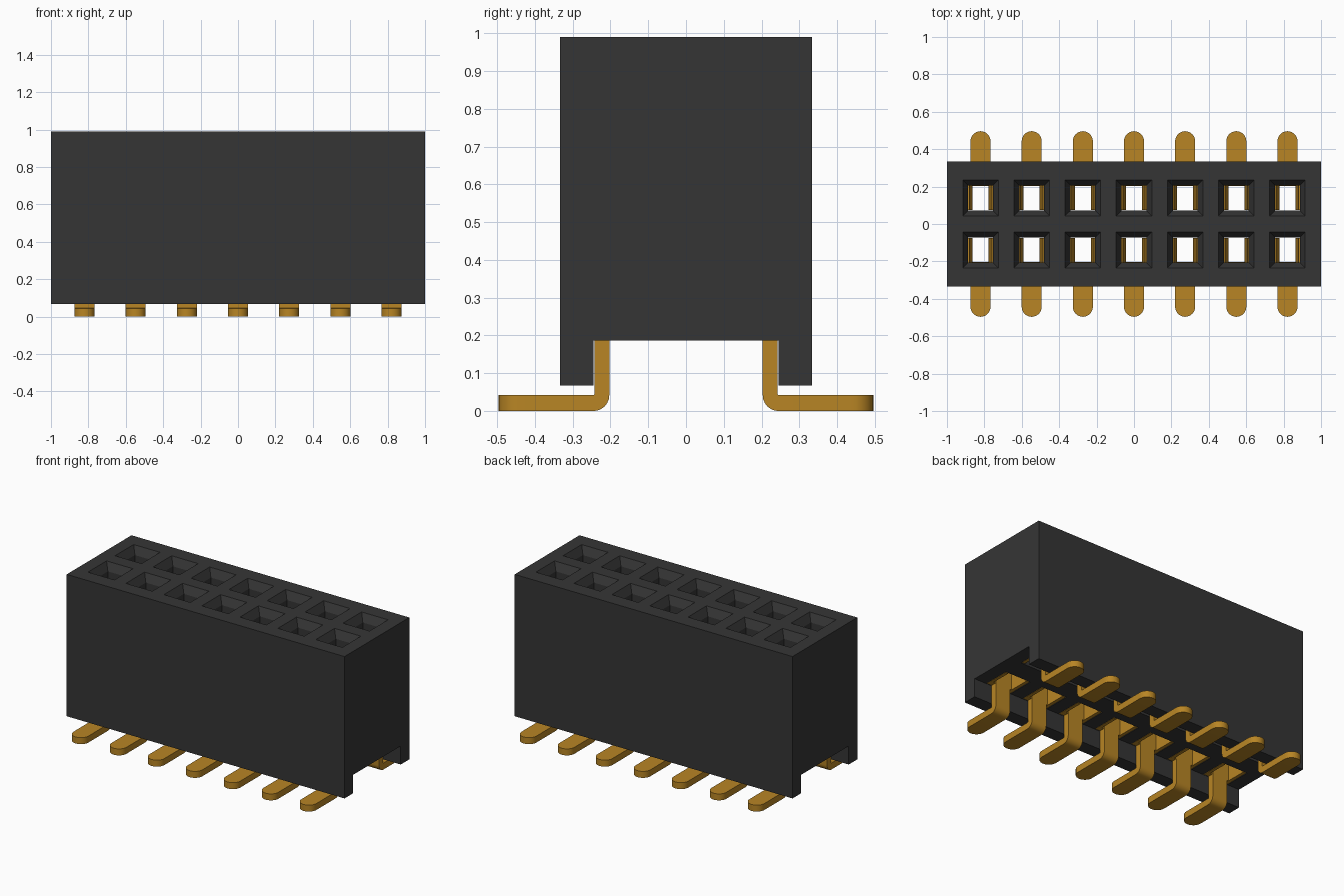
import bpy, bmesh
from math import sin, cos, pi, radians

if "Cube" in bpy.data.objects:
    bpy.data.objects.remove(bpy.data.objects["Cube"], do_unlink=True)

PITCH, COLS = 0.2735, 7
ROW_Y = 0.139          # socket centre line, either side of the middle
TOP, CEILING = 0.99, 0.187


def make_material(name, color, roughness, metallic=0.0):
    mat = bpy.data.materials.new(name)
    mat.use_nodes = True
    mat.diffuse_color = color
    bsdf = next(n for n in mat.node_tree.nodes if n.type == 'BSDF_PRINCIPLED')
    bsdf.inputs["Base Color"].default_value = color
    bsdf.inputs["Roughness"].default_value = roughness
    bsdf.inputs["Metallic"].default_value = metallic
    return mat


black = make_material("black plastic", (0.036, 0.036, 0.036, 1), 0.6)
gold = make_material("gold metal", (0.48, 0.235, 0.018, 1), 0.4)


def loft(bm, rings):
    """Skin a row of equal-sized closed rings and cap both ends."""
    loops = [[bm.verts.new(p) for p in ring] for ring in rings]
    n = len(loops[0])
    for a, b in zip(loops, loops[1:]):
        for i in range(n):
            j = (i + 1) % n
            bm.faces.new((a[i], a[j], b[j], b[i]))
    bm.faces.new(loops[0][::-1])
    bm.faces.new(loops[-1])


def to_mesh(bm, name, mat):
    bmesh.ops.recalc_face_normals(bm, faces=bm.faces)
    mesh = bpy.data.meshes.new(name)
    bm.to_mesh(mesh)
    bm.free()
    mesh.materials.append(mat)
    return mesh


def add_object(name, mesh):
    obj = bpy.data.objects.new(name, mesh)
    bpy.context.collection.objects.link(obj)
    return obj


# Housing: block with a channel along its underside
half = [(0.333, TOP), (0.333, 0.067), (0.245, 0.067), (0.245, CEILING)]
section = half + [(-y, z) for y, z in reversed(half)]
bm = bmesh.new()
loft(bm, [[(x, y, z) for y, z in section] for x in (-1, 1)])
housing = add_object("housing", to_mesh(bm, "housing", black))


# Sockets: wide contact chamber, narrow throat and flared mouth
def rect(cx, side, hx, y0, y1, z):
    return [(cx + sx * hx, side * y, z)
            for sx, y in ((-1, y0), (1, y0), (1, y1), (-1, y1))]


columns = [(i - (COLS - 1) / 2) * PITCH for i in range(COLS)]
bm = bmesh.new()
for cx in columns:
    for side in (-1, 1):
        loft(bm, [rect(cx, side, hx, y0, y1, z) for hx, y0, y1, z in (
            (0.092, 0.068, 0.243, 0.15),
            (0.092, 0.068, 0.243, 0.78),
            (0.066, 0.072, 0.206, 0.78),
            (0.066, 0.072, 0.206, TOP - 0.05),
            (0.095, 0.044, 0.235, TOP),
            (0.095, 0.044, 0.235, TOP + 0.05))])
cutter = add_object("socket_cutter", to_mesh(bm, "socket_cutter", black))
cutter.hide_render = True
mod = housing.modifiers.new("sockets", 'BOOLEAN')
mod.operation = 'DIFFERENCE'
mod.solver = 'EXACT'
mod.object = cutter
bpy.context.view_layer.objects.active = housing
housing.select_set(True)
bpy.ops.object.modifier_apply(modifier=mod.name)
bpy.data.objects.remove(cutter, do_unlink=True)

# Contact: bent tail with a rounded toe, back plate and two sprung side blades
THICK, HALF_W = 0.042, 0.0535
INNER, OUTER, TOE = 0.203, 0.242, 0.496


def strip_ring(p, q, hw):
    return [(-hw, *p), (hw, *p), (hw, *q), (-hw, *q)]


bm = bmesh.new()
rings = [strip_ring((INNER, CEILING + 0.02), (OUTER, CEILING + 0.02), HALF_W)]
for i in range(7):
    t = i / 6 * pi / 2
    bend = (INNER + THICK * (1 - cos(t)), THICK * (1 - sin(t)))
    rings.append(strip_ring(bend, (OUTER + 0.003 * sin(t), THICK + 0.003 * (1 - sin(t))), HALF_W))
for i in range(9):
    t = radians(87) * i / 8
    y = TOE - HALF_W + HALF_W * sin(t)
    rings.append(strip_ring((y, 0), (y, THICK), HALF_W * cos(t)))
loft(bm, rings)

loft(bm, [[(x, y, z) for x, y in ((-0.09, 0.207), (0.09, 0.207), (0.09, OUTER), (-0.09, OUTER))]
          for z in (CEILING + 0.001, 0.5)])
for s in (-1, 1):
    blade = []
    for x, z in ((0.068, CEILING + 0.001), (0.068, 0.4), (0.043, 0.66), (0.06, 0.76)):
        blade.append([(s * (x + dx), y, z) for dx, y in
                      ((0, 0.074), (0.021, 0.074), (0.021, 0.207), (0, 0.207))])
    loft(bm, blade)
contact_mesh = to_mesh(bm, "contact", gold)

for row, turn in (("back", 0), ("front", pi)):
    for i, cx in enumerate(columns):
        pin = add_object(f"{row}_contact_{i + 1}", contact_mesh)
        pin.location.x = cx
        pin.rotation_euler.z = turn

# Smooth the bends while keeping the edges crisp
bpy.ops.object.select_all(action='DESELECT')
pin.select_set(True)
bpy.context.view_layer.objects.active = pin
bpy.ops.object.shade_smooth_by_angle(angle=radians(30))
